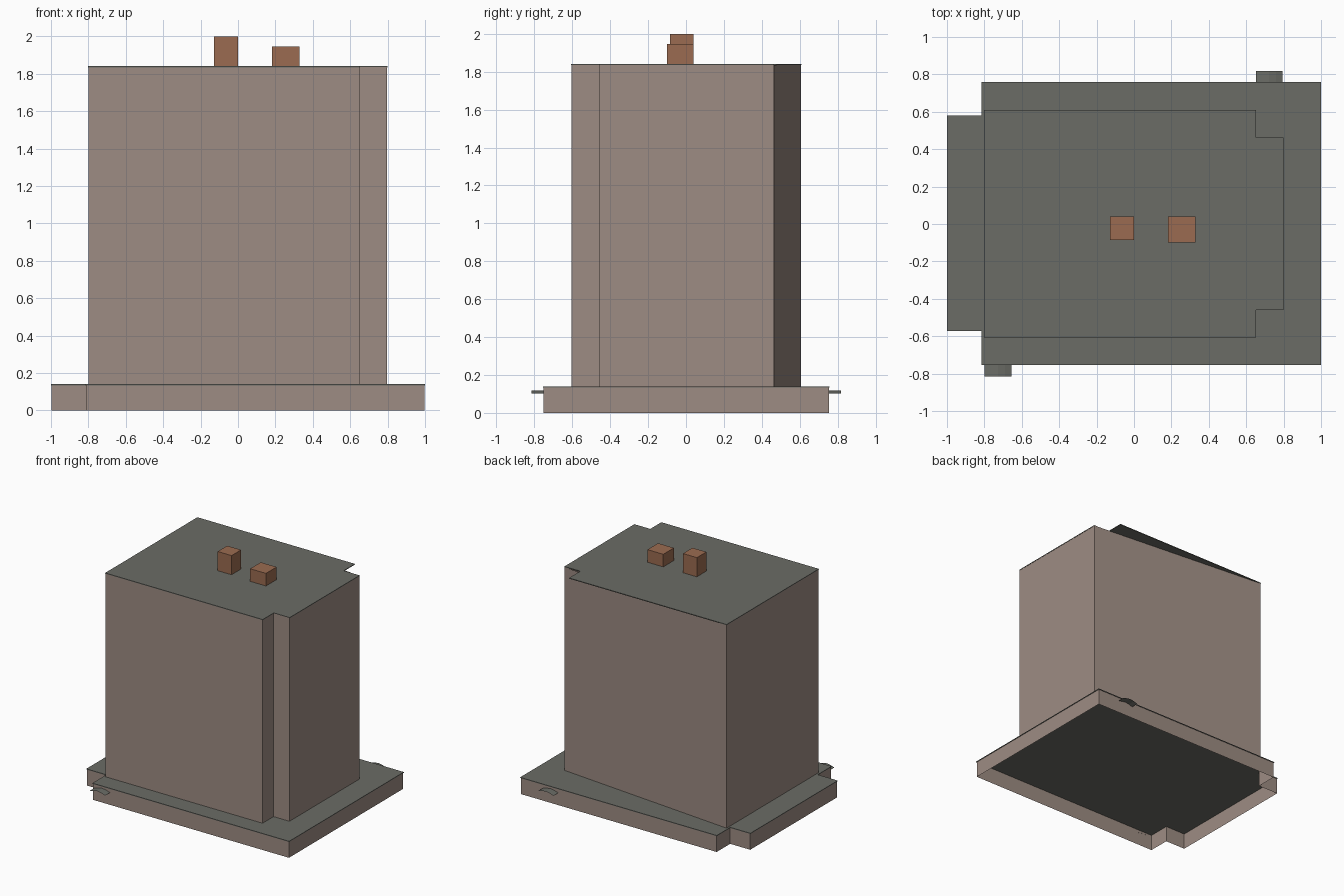
import bpy, bmesh

if "Cube" in bpy.data.objects:
    bpy.data.objects.remove(bpy.data.objects["Cube"])

def material(name, rgb):
    m = bpy.data.materials.new(name)
    m.diffuse_color = (*rgb, 1)
    m.use_nodes = True
    m.node_tree.nodes["Principled BSDF"].inputs["Base Color"].default_value = m.diffuse_color
    return m

wall_mat = material("warm_grey_wall", (0.34, 0.265, 0.228))
roof_mat = material("dark_grey_roof", (0.145, 0.15, 0.132))
brick_mat = material("brown_brick", (0.325, 0.148, 0.082))

def add_object(name, bm, mat):
    me = bpy.data.meshes.new(name)
    bm.to_mesh(me)
    bm.free()
    me.materials.append(mat)
    ob = bpy.data.objects.new(name, me)
    bpy.context.collection.objects.link(ob)
    return ob

def walls(name, outline, z0, z1, mat):
    """Open ring of wall sheets around a counter-clockwise outline."""
    bm = bmesh.new()
    low = [bm.verts.new((x, y, z0)) for x, y in outline]
    high = [bm.verts.new((x, y, z1)) for x, y in outline]
    n = len(outline)
    for i in range(n):
        j = (i + 1) % n
        bm.faces.new((low[i], low[j], high[j], high[i]))
    return add_object(name, bm, mat)

def slab(name, outline, z0, z1, mat):
    """Thin closed plate with the given counter-clockwise outline."""
    bm = bmesh.new()
    face = bm.faces.new([bm.verts.new((x, y, z0)) for x, y in outline])
    ext = bmesh.ops.extrude_face_region(bm, geom=[face], use_keep_orig=True)
    for v in ext["geom"]:
        if isinstance(v, bmesh.types.BMVert):
            v.co.z = z1
    bmesh.ops.recalc_face_normals(bm, faces=bm.faces)
    return add_object(name, bm, mat)

def box(name, x0, x1, y0, y1, z0, z1, mat):
    return slab(name, [(x0, y0), (x1, y0), (x1, y1), (x0, y1)], z0, z1, mat)

def inset(outline, d):
    return [(x - d if x > 0 else x + d, y - d if y > 0 else y + d) for x, y in outline]

# Low base storey, open underneath, with both left corners notched
base = [(-0.815, -0.755), (1, -0.755), (1, 0.758), (-0.815, 0.758),
        (-0.815, 0.58), (-1, 0.58), (-1, -0.572), (-0.815, -0.572)]
walls("base_walls", inset(base, 0.004), 0, 0.135, wall_mat)
slab("base_roof", base, 0.134, 0.14, roof_mat)

# Tall body: front right corner notched, back wall running slightly askew
body = [(-0.8, -0.605), (0.65, -0.605), (0.65, -0.46),
        (0.797, -0.46), (0.797, 0.463), (-0.8, 0.608)]
walls("body_walls", body, 0.138, 1.836, wall_mat)

# Upper roof with both right corners notched
roof = [(-0.802, -0.606), (0.652, -0.606), (0.652, -0.46), (0.799, -0.46),
        (0.799, 0.462), (0.652, 0.462), (0.652, 0.61), (-0.802, 0.61)]
slab("body_roof", roof, 1.834, 1.84, roof_mat)

# Two chimneys
box("tall_chimney", -0.128, 0, -0.085, 0.04, 1.838, 2.0, brick_mat)
box("short_chimney", 0.182, 0.328, -0.10, 0.04, 1.838, 1.945, brick_mat)

# Small arched canopies near opposite corners, front and back
profile = [(-0.072, 0.102), (-0.036, 0.113), (0, 0.119), (0.036, 0.113), (0.072, 0.102)]
for name, cx, y0, y1 in (("front_canopy", -0.727, -0.815, -0.75),
                         ("back_canopy", 0.723, 0.753, 0.817)):
    bm = bmesh.new()
    near = [bm.verts.new((cx + x, y0, z)) for x, z in profile]
    far = [bm.verts.new((cx + x, y1, z)) for x, z in profile]
    for i in range(len(profile) - 1):
        bm.faces.new((near[i], near[i + 1], far[i + 1], far[i]))
    add_object(name, bm, roof_mat)
